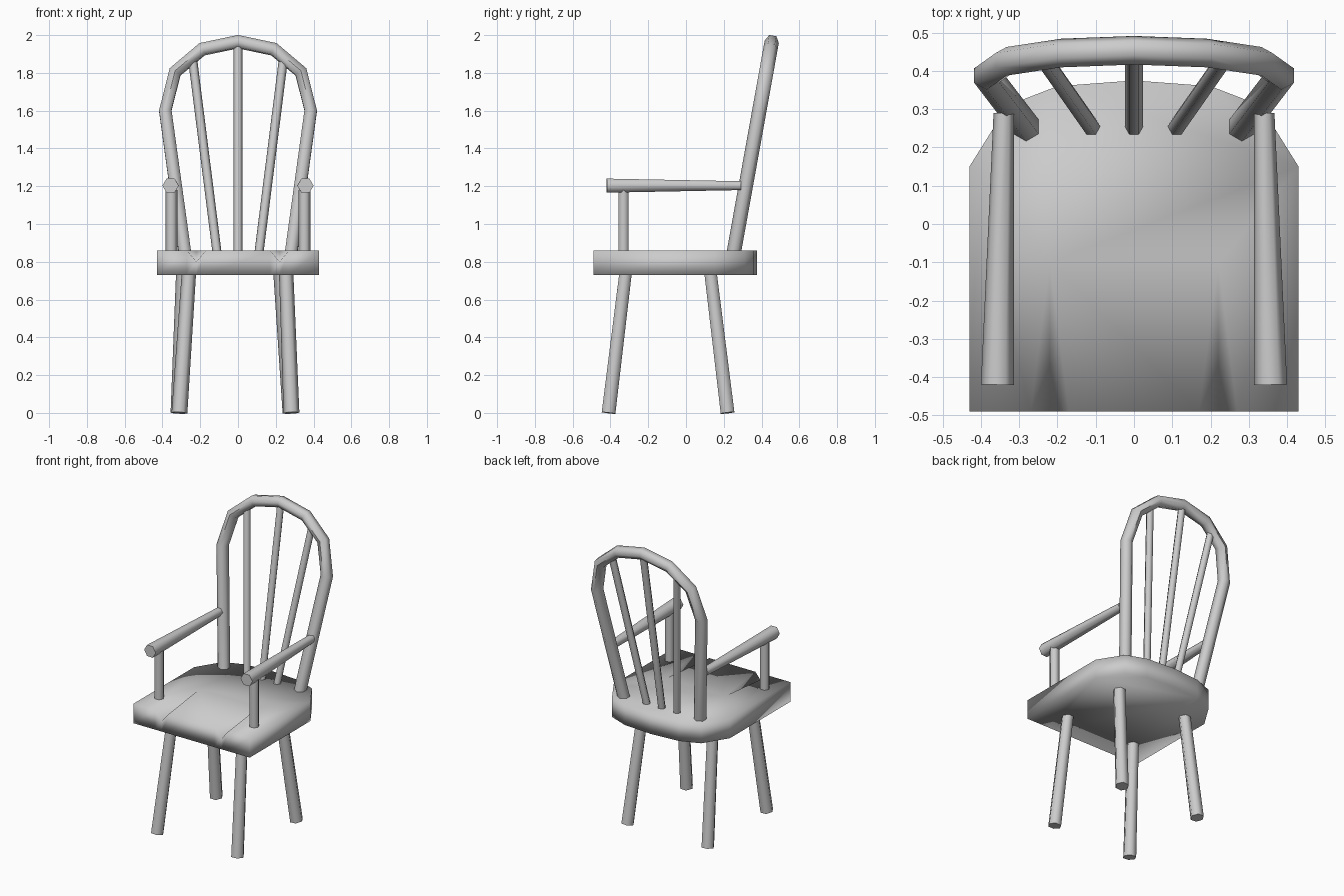
import bpy, bmesh, math
from mathutils import Vector

cube = bpy.data.objects.get("Cube")
if cube:
    bpy.data.objects.remove(cube)

grey = bpy.data.materials.new("plain_grey")
grey.use_nodes = True
COLOUR = (0.6, 0.6, 0.6, 1)
grey.diffuse_color = COLOUR
grey.node_tree.nodes["Principled BSDF"].inputs["Base Color"].default_value = COLOUR


def finish(name, bm, sharp_angle=None):
    bmesh.ops.recalc_face_normals(bm, faces=bm.faces)
    mesh = bpy.data.meshes.new(name)
    bm.to_mesh(mesh)
    bm.free()
    mesh.materials.append(grey)
    obj = bpy.data.objects.new(name, mesh)
    bpy.context.collection.objects.link(obj)
    bpy.context.view_layer.objects.active = obj
    for o in bpy.context.selected_objects:
        o.select_set(False)
    obj.select_set(True)
    if sharp_angle:
        bpy.ops.object.shade_smooth_by_angle(angle=math.radians(sharp_angle))
    else:
        bpy.ops.object.shade_smooth()
    return obj


def rod(name, points, r_start, r_end=None, across=(1, 0, 0), sides=6):
    """Six-sided rod swept along a path; 'across' fixes the corner direction."""
    pts = [Vector(p) for p in points]
    r_end = r_end or r_start
    bm = bmesh.new()
    rings = []
    last = len(pts) - 1
    for i, p in enumerate(pts):
        t = (pts[min(i + 1, last)] - pts[max(i - 1, 0)]).normalized()
        u = Vector(across)
        u = (u - t * u.dot(t)).normalized()
        v = t.cross(u)
        r = r_start + (r_end - r_start) * i / last
        angles = [math.tau * k / sides for k in range(sides)]
        rings.append([bm.verts.new(p + r * (u * math.cos(a) + v * math.sin(a))) for a in angles])
    for a, b in zip(rings, rings[1:]):
        for k in range(sides):
            n = (k + 1) % sides
            bm.faces.new((a[k], a[n], b[n], b[k]))
    bm.faces.new(rings[0])
    bm.faces.new(rings[-1])
    return finish(name, bm, 62)


# Seat: straight sides, rounded back, two shallow leg grooves at the front
BOTTOM, TOP, FRONT = 0.73, 0.86, -0.49
groove = [(0.17, TOP), (0.22, 0.80), (0.27, TOP)]
half_back = [(0.43, 0.15), (0.33, 0.31), (0.2, 0.36)]
front = [(-x, FRONT, z) for x, z in reversed(groove)] + [(x, FRONT, z) for x, z in groove]
outline = [(-0.43, FRONT, TOP)] + front + [(0.43, FRONT, TOP)]
outline += [(x, y, TOP) for x, y in half_back] + [(0, 0.375, TOP)]
outline += [(-x, y, TOP) for x, y in reversed(half_back)]
bm = bmesh.new()
upper = [bm.verts.new(p) for p in outline]
lower = [bm.verts.new((x, y, BOTTOM)) for x, y, z in outline]
count = len(outline)
for i in range(count):
    j = (i + 1) % count
    bm.faces.new((lower[i], lower[j], upper[j], upper[i]))
bm.faces.new(lower)
ends = [bm.verts.new((x, -0.1, TOP)) for x in (-0.22, 0.22)]
for end, s in zip(ends, (1, 4)):
    bm.faces.new((upper[s], upper[s + 1], end))
    bm.faces.new((upper[s + 1], upper[s + 2], end))
bm.faces.new([upper[0], upper[1], ends[0], upper[3], upper[4], ends[1]] + upper[6:])
finish("seat", bm)

# Legs: name, top x/y, foot x/y
legs = [
    ("front_left_leg", (0.255, -0.32), (0.283, -0.41)),
    ("front_right_leg", (-0.26, -0.32), (-0.31, -0.41)),
    ("back_left_leg", (0.225, 0.13), (0.278, 0.22)),
    ("back_right_leg", (-0.29, 0.13), (-0.315, 0.22)),
]
for name, top, foot in legs:
    rod(name, [(*foot, 0), (*top, 0.74)], 0.042, 0.038)


# Bent back hoop, leaning backwards
def lean(z):
    return 0.255 + 0.18 * (z - TOP)


half_hoop = [(0.28, 0.84), (0.385, 1.6), (0.333, 1.805), (0.19, 1.925)]
path = half_hoop + [(0, 1.965)] + [(-x, z) for x, z in reversed(half_hoop)]
rod("back_hoop", [(x, lean(z), z) for x, z in path], 0.038, across=(0, 1, -0.18))

# Spindles fan out from the seat to the hoop
for name, x0, x1, z1 in (("left", 0.11, 0.24, 1.87), ("centre", 0, 0, 1.95), ("right", -0.11, -0.24, 1.87)):
    rod(name + "_spindle", [(x0, lean(0.84), 0.84), (x1, lean(z1), z1)], 0.024)

# Tapered arms and their supports
for side, s in (("left", 1), ("right", -1)):
    rod(side + "_arm", [(s * 0.357, -0.42, 1.203), (s * 0.34, 0.29, 1.203)], 0.043, 0.027)
    rod(side + "_arm_support", [(s * 0.352, -0.33, 0.84), (s * 0.352, -0.33, 1.18)], 0.031)
